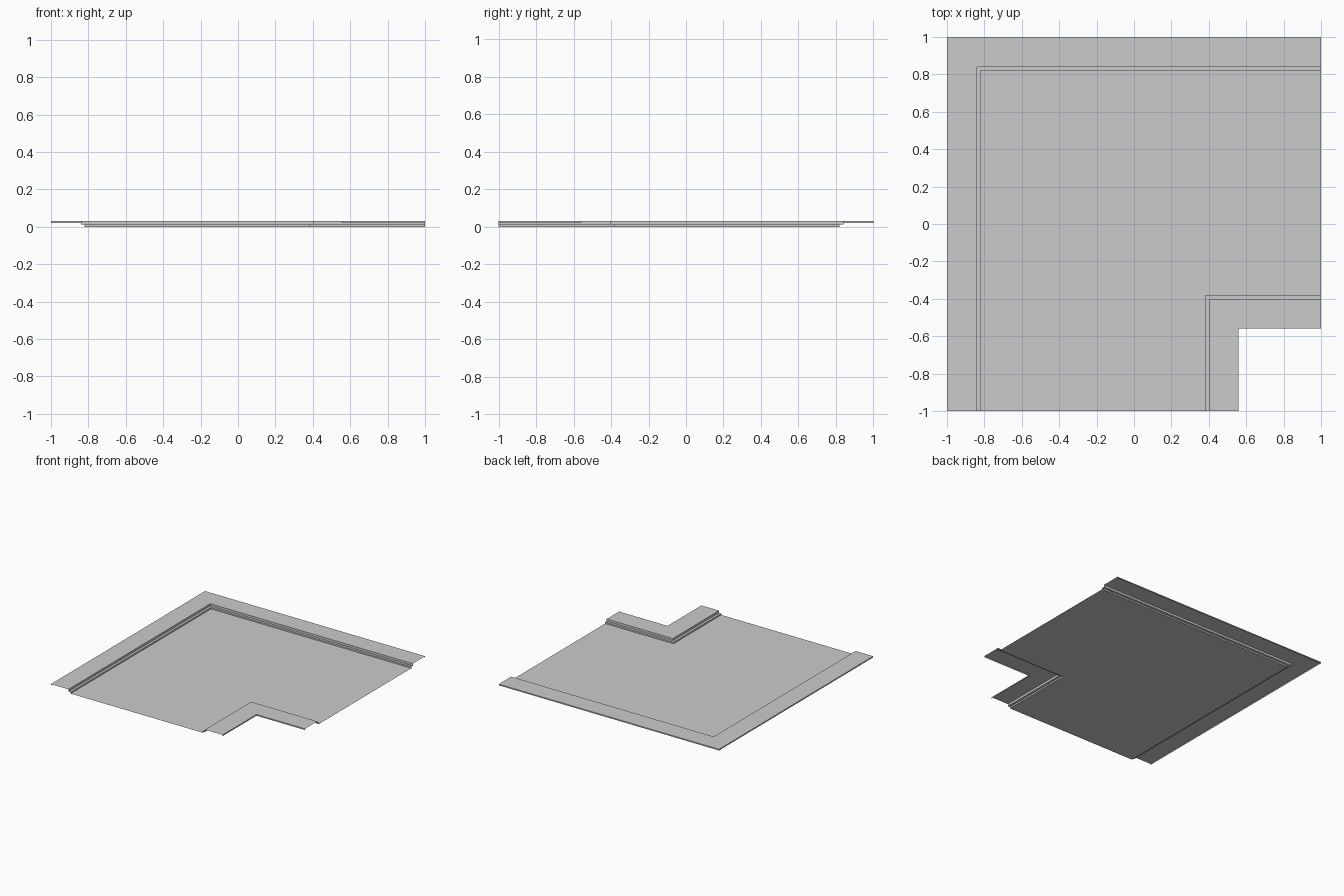
import bpy
import bmesh

cube = bpy.data.objects.get("Cube")
if cube:
    bpy.data.objects.remove(cube, do_unlink=True)

# One plain grey for the whole tile
grey = bpy.data.materials.new("concrete grey")
grey.use_nodes = True
colour = (0.6, 0.6, 0.6, 1)
grey.diffuse_color = colour
grey.node_tree.nodes["Principled BSDF"].inputs["Base Color"].default_value = colour

TOP, LIP, LEDGE = 0.03, 0.02, 0.012


def corner_strip(name, profile):
    """Sweep (offset, height) points round the mitred corner of the road."""
    bm = bmesh.new()
    rows = [[bm.verts.new(p) for p in ((c, -1, z), (c, -c, z), (1, -c, z))]
            for c, z in profile]
    for a, b in zip(rows, rows[1:]):
        for i in range(2):
            bm.faces.new((a[i], b[i], b[i + 1], a[i + 1]))
    mesh = bpy.data.meshes.new(name)
    bm.to_mesh(mesh)
    bm.free()
    mesh.materials.append(grey)
    obj = bpy.data.objects.new(name, mesh)
    bpy.context.collection.objects.link(obj)


# Road surface
corner_strip("road", [(-0.82, 0), (0.38, 0)])

# Pavements with a short lip along the outside edge
corner_strip("outer_pavement", [(-1, LIP), (-1, TOP), (-0.84, TOP)])
corner_strip("inner_pavement", [(0.40, TOP), (0.56, TOP), (0.56, LIP)])

# Stepped kerbs between pavement and road
corner_strip("outer_kerb", [(-0.84, TOP), (-0.84, LEDGE), (-0.82, LEDGE), (-0.82, 0)])
corner_strip("inner_kerb", [(0.38, 0), (0.38, LEDGE), (0.40, LEDGE), (0.40, TOP)])
